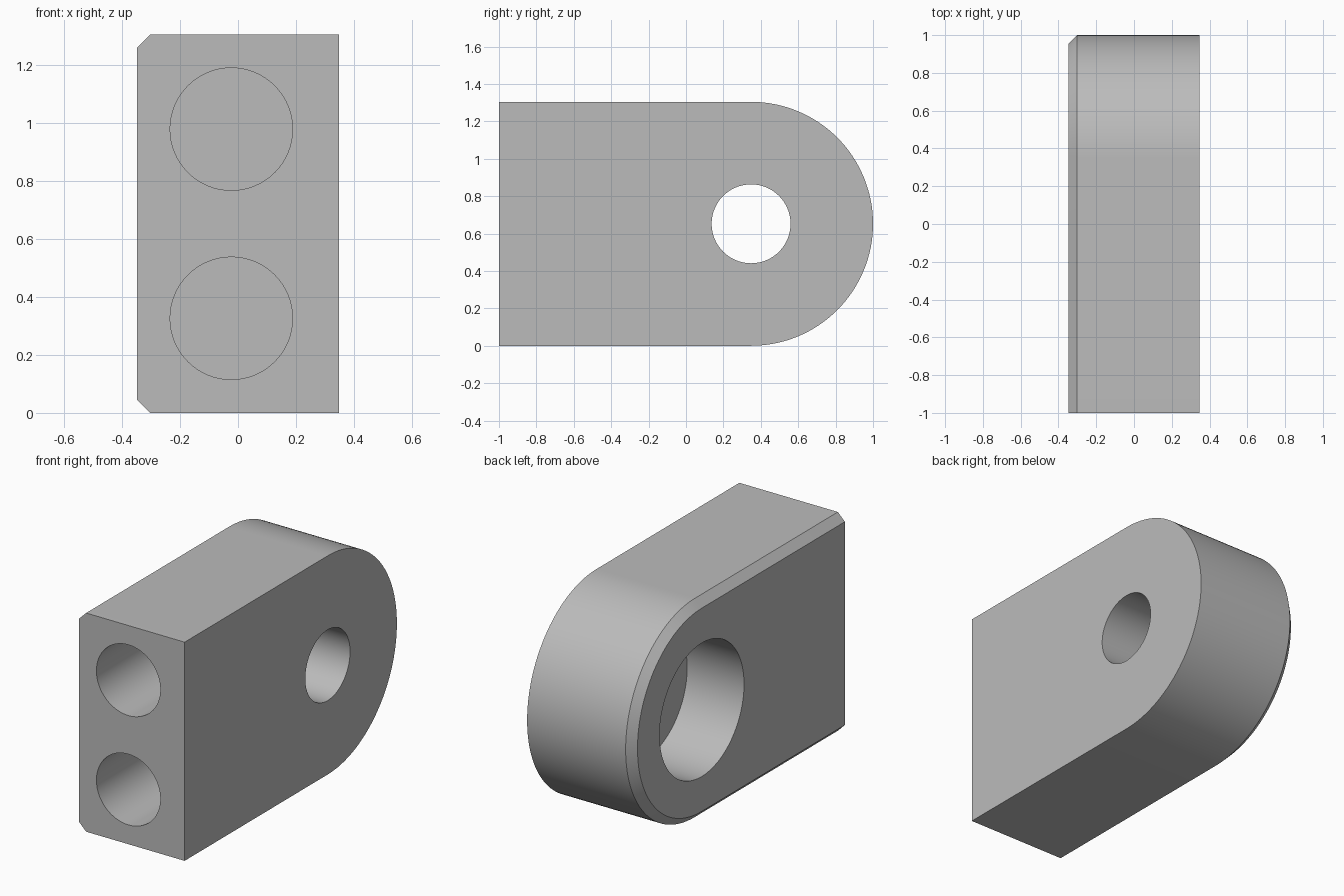
import bpy
import bmesh
from math import cos, sin, pi, radians
from mathutils import Matrix, Vector

old = bpy.data.objects.get("Cube")
if old:
    bpy.data.objects.remove(old, do_unlink=True)

HALF_W = 0.348          # half thickness along x
R = 0.652               # radius of the rounded end, half the height
PIVOT_Y = 1 - R         # centre of the rounded end
CHAMFER = 0.046
ARC_STEPS = 64

grey = bpy.data.materials.new("plain_grey")
grey.use_nodes = True
grey.diffuse_color = (0.5, 0.5, 0.5, 1)
grey.node_tree.nodes["Principled BSDF"].inputs["Base Color"].default_value = (0.5, 0.5, 0.5, 1)


def to_object(name, bm):
    bmesh.ops.recalc_face_normals(bm, faces=bm.faces)
    mesh = bpy.data.meshes.new(name)
    bm.to_mesh(mesh)
    bm.free()
    mesh.materials.append(grey)
    obj = bpy.data.objects.new(name, mesh)
    bpy.context.collection.objects.link(obj)
    return obj


def profile(bm, x, radius):
    """Side outline: square front, half-round back."""
    pts = [(-1, R - radius)]
    for i in range(ARC_STEPS + 1):
        a = -pi / 2 + pi * i / ARC_STEPS
        pts.append((PIVOT_Y + radius * cos(a), R + radius * sin(a)))
    pts.append((-1, R + radius))
    return [bm.verts.new((x, y, z)) for y, z in pts]


def drill(body, axis, start, end, radius):
    """Cut a round hole between two points."""
    start, end = Vector(start), Vector(end)
    turn = Matrix.Rotation(pi / 2, 4, 'Y' if axis == 'x' else 'X')
    bm = bmesh.new()
    bmesh.ops.create_cone(bm, cap_ends=True, segments=64, radius1=radius, radius2=radius,
                          depth=(end - start).length,
                          matrix=Matrix.Translation((start + end) / 2) @ turn)
    cutter = to_object("hole_cutter", bm)
    cutter.hide_render = True
    mod = body.modifiers.new("hole", 'BOOLEAN')
    mod.operation = 'DIFFERENCE'
    mod.solver = 'EXACT'
    mod.object = cutter
    bpy.context.view_layer.objects.active = body
    bpy.ops.object.modifier_apply(modifier=mod.name)
    bpy.data.objects.remove(cutter, do_unlink=True)


# Block lofted through three outlines, the last pair making the chamfer
bm = bmesh.new()
rings = [profile(bm, HALF_W, R),
         profile(bm, -HALF_W + CHAMFER, R),
         profile(bm, -HALF_W, R - CHAMFER)]
for a, b in zip(rings, rings[1:]):
    for i in range(len(a)):
        j = (i + 1) % len(a)
        bm.faces.new((a[i], a[j], b[j], b[i]))
bm.faces.new(rings[0])
bm.faces.new(rings[-1])
body = to_object("bracket_block", bm)

# Cross hole and the wide counterbore on the chamfered side
drill(body, 'x', (-0.6, PIVOT_Y, R), (0.6, PIVOT_Y, R), 0.211)
drill(body, 'x', (-0.6, PIVOT_Y, R), (0.027, PIVOT_Y, R), 0.398)

# Two blind holes in the front
for z in (R / 2, R * 1.5):
    drill(body, 'y', (-0.023, -1.2, z), (-0.023, -0.25, z), 0.211)

bpy.ops.object.select_all(action='DESELECT')
body.select_set(True)
bpy.context.view_layer.objects.active = body
bpy.ops.object.shade_smooth_by_angle(angle=radians(30))
